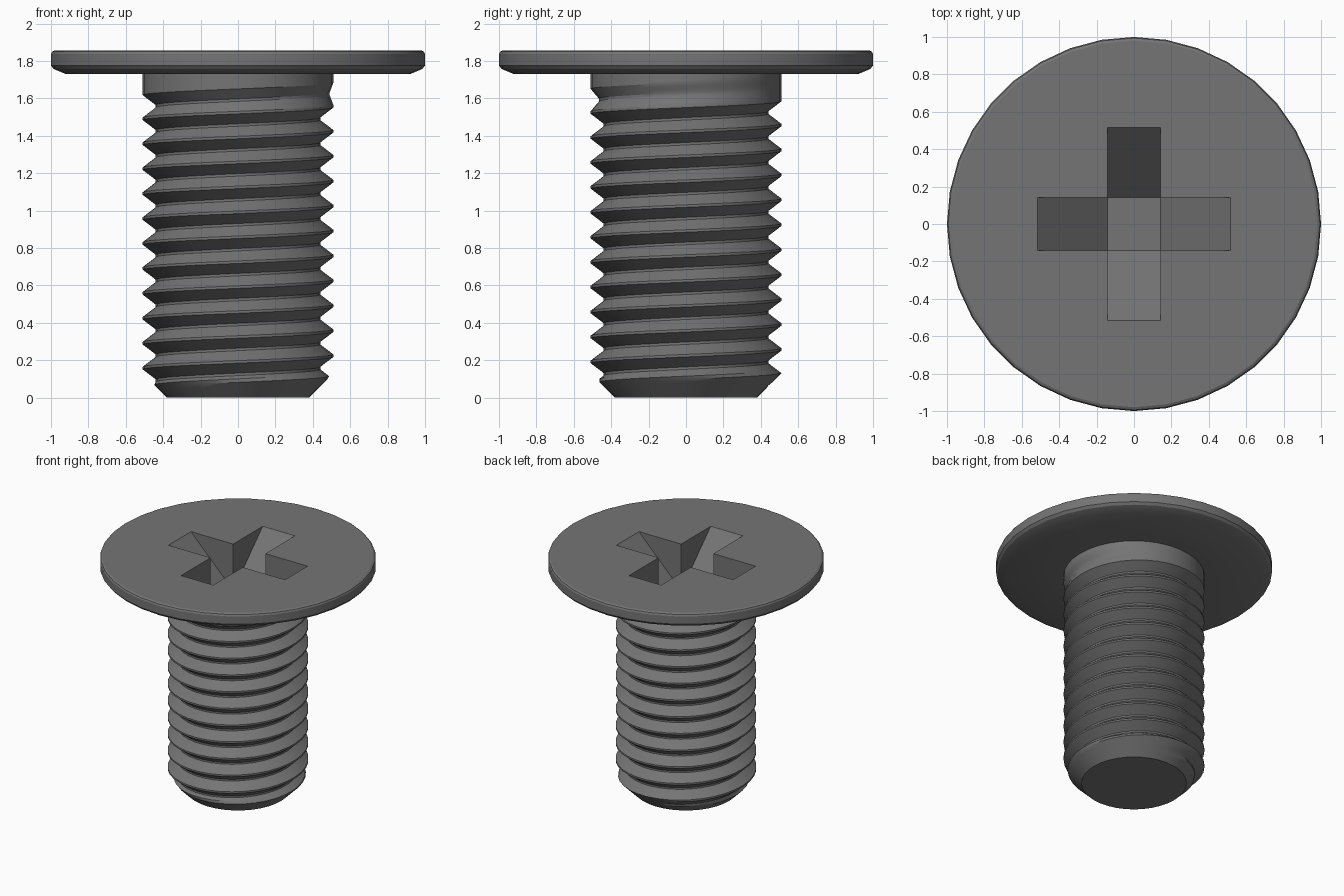
import bpy, bmesh
from math import cos, sin, pi

if "Cube" in bpy.data.objects:
    bpy.data.objects.remove(bpy.data.objects["Cube"])

SEG = 36
PITCH, R_CREST, R_ROOT = 0.1333, 0.51, 0.44
NECK_Z, TOP_Z = 1.73, 1.857
HEAD = [(0.92, NECK_Z), (0.985, 1.757), (1.0, 1.775), (1.0, 1.838), (0.994, 1.85), (0.98, TOP_Z)]
GROOVE = [-.45, -.32, -.18, -.05, .05, .18, .32, .45]


def shaft_point(turn, f):
    """Radius and height on the helical groove, clipped by the tip cone and neck."""
    z = min(max(0.158 + PITCH * (turn + f), 0), NECK_Z)
    depth = min(1, max(0, (0.45 - abs(f)) / 0.4))
    fade = min(1, max(0, (11.2 - turn) / 0.7))
    r = R_CREST - (R_CREST - R_ROOT) * depth * fade
    return min(r, 0.38 + z), z


def new_object(name, bm):
    bmesh.ops.recalc_face_normals(bm, faces=bm.faces)
    me = bpy.data.meshes.new(name)
    bm.to_mesh(me)
    bm.free()
    ob = bpy.data.objects.new(name, me)
    bpy.context.collection.objects.link(ob)
    return ob


# threaded shaft and flat head as one closed skin
bm = bmesh.new()
cols = []
for j in range(SEG + 1):
    a = 2 * pi * j / SEG
    profile = [shaft_point(k + j / SEG, f) for k in range(-4, 14) for f in GROOVE] + HEAD
    cols.append([bm.verts.new((r * cos(a), r * sin(a), z)) for r, z in profile])
for c, d in zip(cols, cols[1:]):
    for i in range(len(c) - 1):
        bm.faces.new((c[i], d[i], d[i + 1], c[i + 1]))
bmesh.ops.remove_doubles(bm, verts=bm.verts, dist=0.0002)
bmesh.ops.holes_fill(bm, edges=[e for e in bm.edges if e.is_boundary], sides=0)
screw = new_object("screw", bm)

# dark grey metal
metal = bpy.data.materials.new("dark_metal")
metal.diffuse_color = (0.176, 0.176, 0.176, 1)
metal.use_nodes = True
metal.node_tree.nodes["Principled BSDF"].inputs["Base Color"].default_value = metal.diffuse_color
screw.data.materials.append(metal)


# tapered cross recess
def slot_cutter(name, along_y):
    w, lift = 0.142, 0.03
    prof = [(-0.515 - lift, TOP_Z + lift), (-w, 1.485), (w, 1.485), (0.515 + lift, TOP_Z + lift)]
    b = bmesh.new()
    sides = [[b.verts.new((s, x, z) if along_y else (x, s, z)) for x, z in prof] for s in (-w, w)]
    for s in sides:
        b.faces.new(s)
    for i in range(4):
        n = (i + 1) % 4
        b.faces.new((sides[0][i], sides[0][n], sides[1][n], sides[1][i]))
    ob = new_object(name, b)
    ob.data.materials.append(metal)
    ob.hide_render = True
    return ob


bpy.context.view_layer.objects.active = screw
screw.select_set(True)
for name, along_y in (("slot_cutter_x", False), ("slot_cutter_y", True)):
    cutter = slot_cutter(name, along_y)
    mod = screw.modifiers.new(name, 'BOOLEAN')
    mod.operation = 'DIFFERENCE'
    mod.solver = 'EXACT'
    mod.object = cutter
    bpy.ops.object.modifier_apply(modifier=mod.name)
    bpy.data.objects.remove(cutter)

bpy.ops.object.shade_smooth_by_angle(angle=pi / 7)
